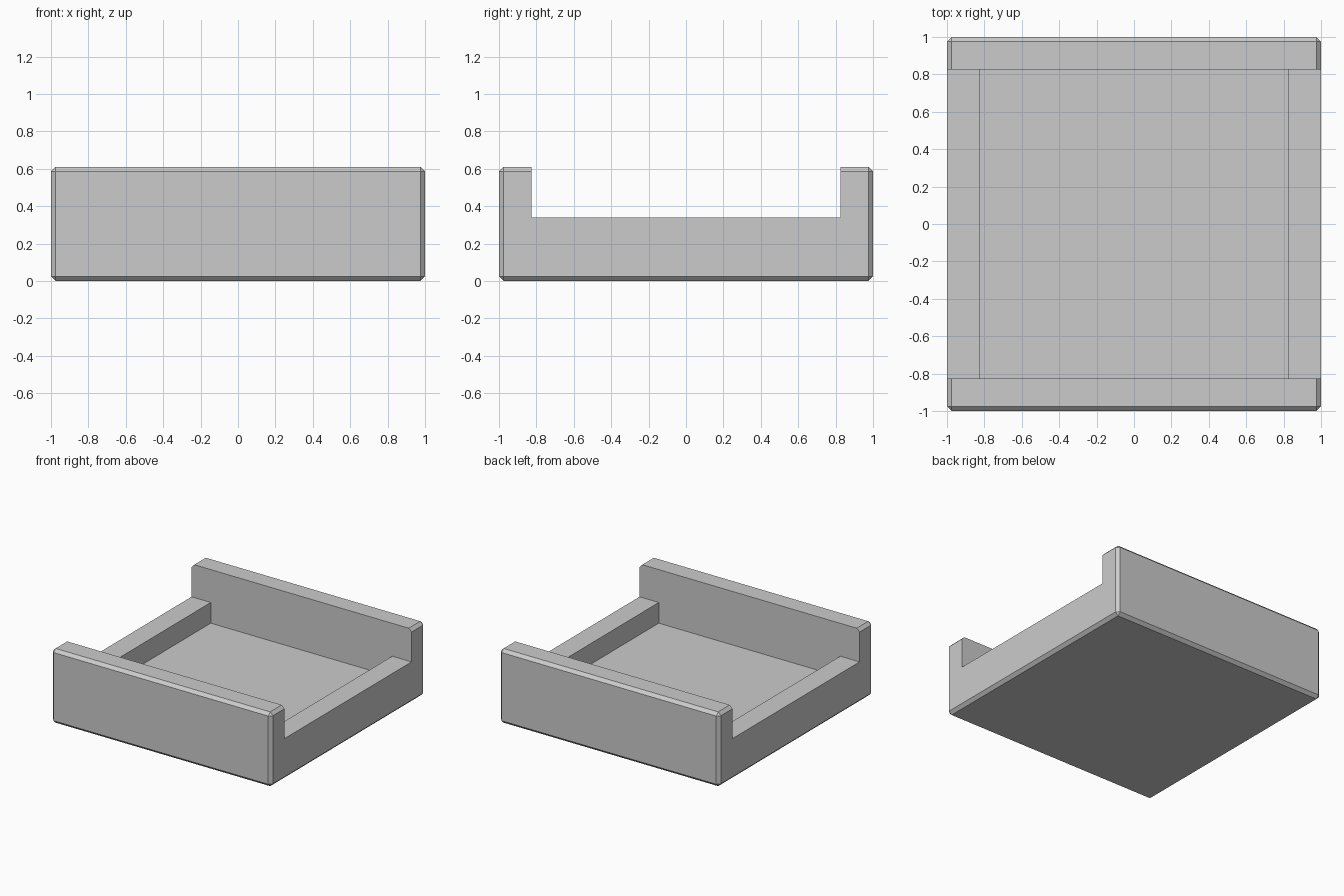
import bpy
import bmesh

HALF = 1.0        # half the outer width and depth
TOP = 0.61        # height of the front and back walls
LEDGE = 0.34      # height of the side walls
FLOOR = 0.17      # height of the inner floor
INNER = 0.825     # half the inner width and depth
CHAMFER = 0.025

if "Cube" in bpy.data.objects:
    bpy.data.objects.remove(bpy.data.objects["Cube"], do_unlink=True)

grey = bpy.data.materials.new("plain_grey")
grey.use_nodes = True
colour = (0.6, 0.6, 0.6, 1)
grey.diffuse_color = colour
grey.node_tree.nodes["Principled BSDF"].inputs["Base Color"].default_value = colour


def extrude_profile(name, points, half_depth):
    """Make a solid from an x-z profile extruded along y."""
    bm = bmesh.new()
    face = bm.faces.new([bm.verts.new((x, -half_depth, z)) for x, z in points])
    moved = bmesh.ops.extrude_face_region(bm, geom=[face])["geom"]
    verts = [v for v in moved if isinstance(v, bmesh.types.BMVert)]
    bmesh.ops.translate(bm, verts=verts, vec=(0, 2 * half_depth, 0))
    bmesh.ops.recalc_face_normals(bm, faces=bm.faces)
    mesh = bpy.data.meshes.new(name)
    bm.to_mesh(mesh)
    bm.free()
    mesh.materials.append(grey)
    obj = bpy.data.objects.new(name, mesh)
    bpy.context.collection.objects.link(obj)
    return obj


# Tray block with chamfered outer edges
tray = extrude_profile(
    "tray", [(-HALF, 0), (HALF, 0), (HALF, TOP), (-HALF, TOP)], HALF)
bevel = tray.modifiers.new("chamfer", "BEVEL")
bevel.width = CHAMFER
bevel.segments = 1

# T-shaped cutter: the pocket plus the lowered side walls
wide, high = HALF + 0.2, TOP + 0.2
right_half = [(INNER, FLOOR), (INNER, LEDGE), (wide, LEDGE), (wide, high)]
left_half = [(-x, z) for x, z in reversed(right_half)]
cutter = extrude_profile("pocket_cutter", right_half + left_half, INNER)
cutter.hide_render = True
cutter.display_type = "WIRE"

cut = tray.modifiers.new("pocket", "BOOLEAN")
cut.operation = "DIFFERENCE"
cut.solver = "EXACT"
cut.object = cutter

# Bake the cut, then drop the cutter
bpy.context.view_layer.update()
baked = bpy.data.meshes.new_from_object(
    tray.evaluated_get(bpy.context.evaluated_depsgraph_get()))
tray.modifiers.clear()
tray.data = baked
bpy.data.objects.remove(cutter, do_unlink=True)
